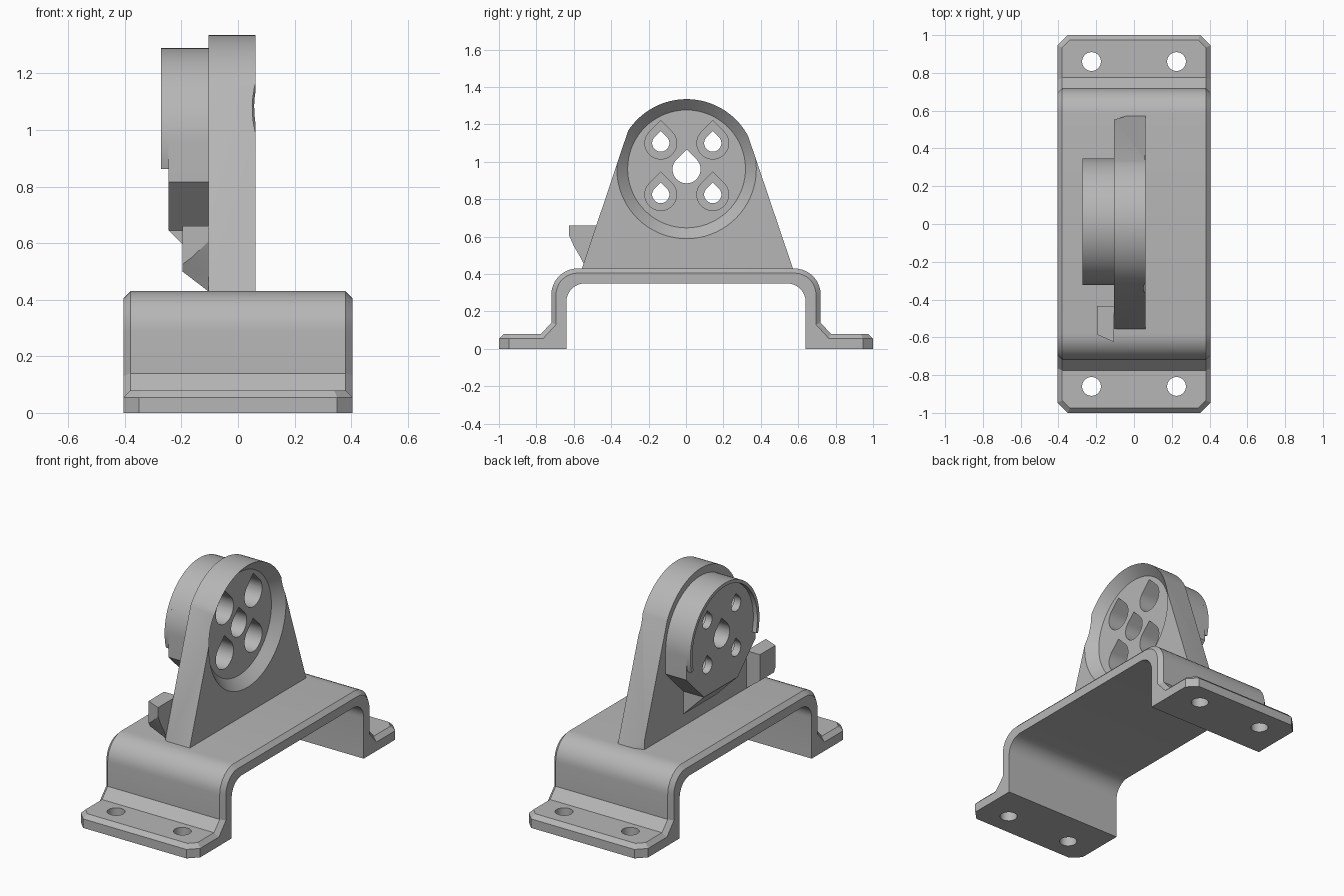
import bpy, bmesh, math
from mathutils import Vector

if "Cube" in bpy.data.objects:
    bpy.data.objects.remove(bpy.data.objects["Cube"])

grey = bpy.data.materials.new("plain grey")
grey.use_nodes = True
grey.diffuse_color = (0.47, 0.47, 0.47, 1)
grey.node_tree.nodes["Principled BSDF"].inputs["Base Color"].default_value = (0.47, 0.47, 0.47, 1)


def arc(cy, cz, r, a0, a1, n):
    angles = [math.radians(a0 + (a1 - a0) * i / n) for i in range(n + 1)]
    return [(cy + r * math.cos(a), cz + r * math.sin(a)) for a in angles]


def loft(loop_a, loop_b):
    """Closed solid between two loops of equal length."""
    bm = bmesh.new()
    a = [bm.verts.new(p) for p in loop_a]
    b = [bm.verts.new(p) for p in loop_b]
    bm.faces.new(a)
    bm.faces.new(b[::-1])
    for i in range(len(a)):
        j = (i + 1) % len(a)
        bm.faces.new((a[i], b[i], b[j], a[j]))
    bmesh.ops.recalc_face_normals(bm, faces=bm.faces)
    return bm


def prism(pts, x0, x1):
    """Side profile (y, z) extruded along x."""
    return loft([(x0, y, z) for y, z in pts], [(x1, y, z) for y, z in pts])


def slice_off(bm, point, normal):
    cut = bmesh.ops.bisect_plane(bm, geom=bm.verts[:] + bm.edges[:] + bm.faces[:],
                                 plane_co=point, plane_no=normal, clear_outer=True)
    edges = [e for e in cut["geom_cut"] if isinstance(e, bmesh.types.BMEdge)]
    bmesh.ops.holes_fill(bm, edges=edges)
    bmesh.ops.recalc_face_normals(bm, faces=bm.faces)


def add(name, bm):
    mesh = bpy.data.meshes.new(name)
    bm.to_mesh(mesh)
    bm.free()
    mesh.materials.append(grey)
    ob = bpy.data.objects.new(name, mesh)
    bpy.context.collection.objects.link(ob)
    return ob


def subtract(ob, cutters):
    for c in cutters:
        mod = ob.modifiers.new("cut", "BOOLEAN")
        mod.operation, mod.solver, mod.object = "DIFFERENCE", "EXACT", c
    bpy.context.view_layer.update()
    mesh = bpy.data.meshes.new_from_object(ob.evaluated_get(bpy.context.evaluated_depsgraph_get()))
    ob.modifiers.clear()
    ob.data = mesh


def discard(cutters):
    for c in cutters:
        bpy.data.objects.remove(c)


# Base bracket: half profile mirrored in y, then extruded
W = 0.405
outer = [(1, 0), (1, 0.08), (0.775, 0.08), (0.72, 0.14)] + arc(0.58, 0.29, 0.14, 0, 90, 9)
inner = arc(0.54, 0.25, 0.1, 90, 0, 8) + [(0.64, 0)]
mirror = lambda pts: [(-y, z) for y, z in reversed(pts)]
bm = prism(outer + mirror(outer) + mirror(inner) + inner, -W, W)
for sx in (-1, 1):
    for sy in (-1, 1):
        slice_off(bm, (sx * 0.35, sy, 0), (sx, sy, 0))


def is_side(f):
    c = f.calc_center_median()
    return abs(f.normal.x) > 0.3 or (abs(f.normal.y) > 0.9 and abs(c.y) > 0.95)


def is_outer(f):
    c = f.calc_center_median()
    return f.normal.z > 0.01 or (abs(f.normal.y) > 0.9 and 0.7 < abs(c.y) < 0.9)


rim = [e for e in bm.edges if len(e.link_faces) == 2
       and sum(map(is_side, e.link_faces)) == 1
       and any(is_outer(f) and not is_side(f) for f in e.link_faces)]
bmesh.ops.bevel(bm, geom=rim, offset=0.025, segments=1, affect="EDGES", clamp_overlap=False)
bracket = add("base_bracket", bm)

drills = []
for x in (-0.225, 0.225):
    for y in (-0.86, 0.86):
        ring = arc(x, y, 0.05, 0, 345, 23)
        drills.append(add("drill", loft([(a, b, -0.1) for a, b in ring], [(a, b, 0.2) for a, b in ring])))
subtract(bracket, drills)
discard(drills)

# Upright plate with a round head
BACK, FACE, CZ = -0.105, 0.062, 0.962
head = arc(0.003, CZ, 0.373, 28, 147, 36)
bm = prism([(0.575, 0.42)] + head + [(-0.56, 0.42)], BACK, FACE)
for s in (-1, 1):
    slice_off(bm, (-0.04, s * 0.572, 0), Vector((-0.3, s, 0)))
plate = add("upright_plate", bm)

# Hub on the plate's back, faceted underneath, with a sloped support below
HY, HZ, HR, HUB = 0.012, 0.955, 0.335, -0.245
flat = 0.645
under = [(HY - HR, 0.816), (HY - 0.164, flat), (HY + 0.164, flat), (HY + HR, 0.816)]
hub = add("hub", prism(arc(HY, HZ, HR, 0, 180, 48) + under, HUB, BACK))
y0, y1 = HY - 0.164, HY + 0.164
wedge = [(HUB, flat), (BACK, flat), (BACK, flat + HUB - BACK)]
support = add("hub_support", loft([(x, y0, z) for x, z in wedge], [(x, y1, z) for x, z in wedge]))

# Thin lip around the upper part of the hub
lip = add("hub_lip", prism(arc(HY, HZ, HR, -16, 196, 56) + arc(HY, HZ, HR - 0.02, 196, -16, 56),
                           -0.272, HUB))


# Dished recess and teardrop holes
def teardrop(y, z, r):
    return arc(y, z, r, -225, 45, 30) + [(y, z + r * math.sqrt(2))]


def cone_ring(x, r):
    return [(x, y, z) for y, z in arc(0.003, CZ, r, 0, 355, 71)]


cutters = [add("recess", loft(cone_ring(0.004, 0.315), cone_ring(0.074, 0.385))),
           add("bore", prism(teardrop(0.003, 0.96, 0.075), -0.5, 0.3))]
for y in (-0.135, 0.143):
    for z in (0.825, 1.1):
        cutters.append(add("bolt_hole", prism(teardrop(y, z, 0.046), -0.5, 0.3)))
        cutters.append(add("counterbore", prism(teardrop(y, z, 0.085), -0.2, 0.3)))
subtract(plate, cutters)
subtract(hub, cutters[1:])
discard(cutters)

# Hook beside the plate's front edge
bm = prism([(-0.435, 0.42), (-0.435, 0.66), (-0.635, 0.66), (-0.627, 0.61),
            (-0.6, 0.55), (-0.565, 0.49), (-0.53, 0.42)], -0.197, BACK)
slice_off(bm, (-0.197, 0, 0.5), (-0.07, 0, -0.092))
slice_off(bm, (-0.197, -0.585, 0), (-0.04, -0.092, 0))
hook = add("hook", bm)

# Smooth rounded faces, keep creases sharp
for ob in (bracket, plate, hub, support, lip, hook):
    bpy.ops.object.select_all(action="DESELECT")
    ob.select_set(True)
    bpy.context.view_layer.objects.active = ob
    bpy.ops.object.shade_smooth_by_angle(angle=math.radians(25))
